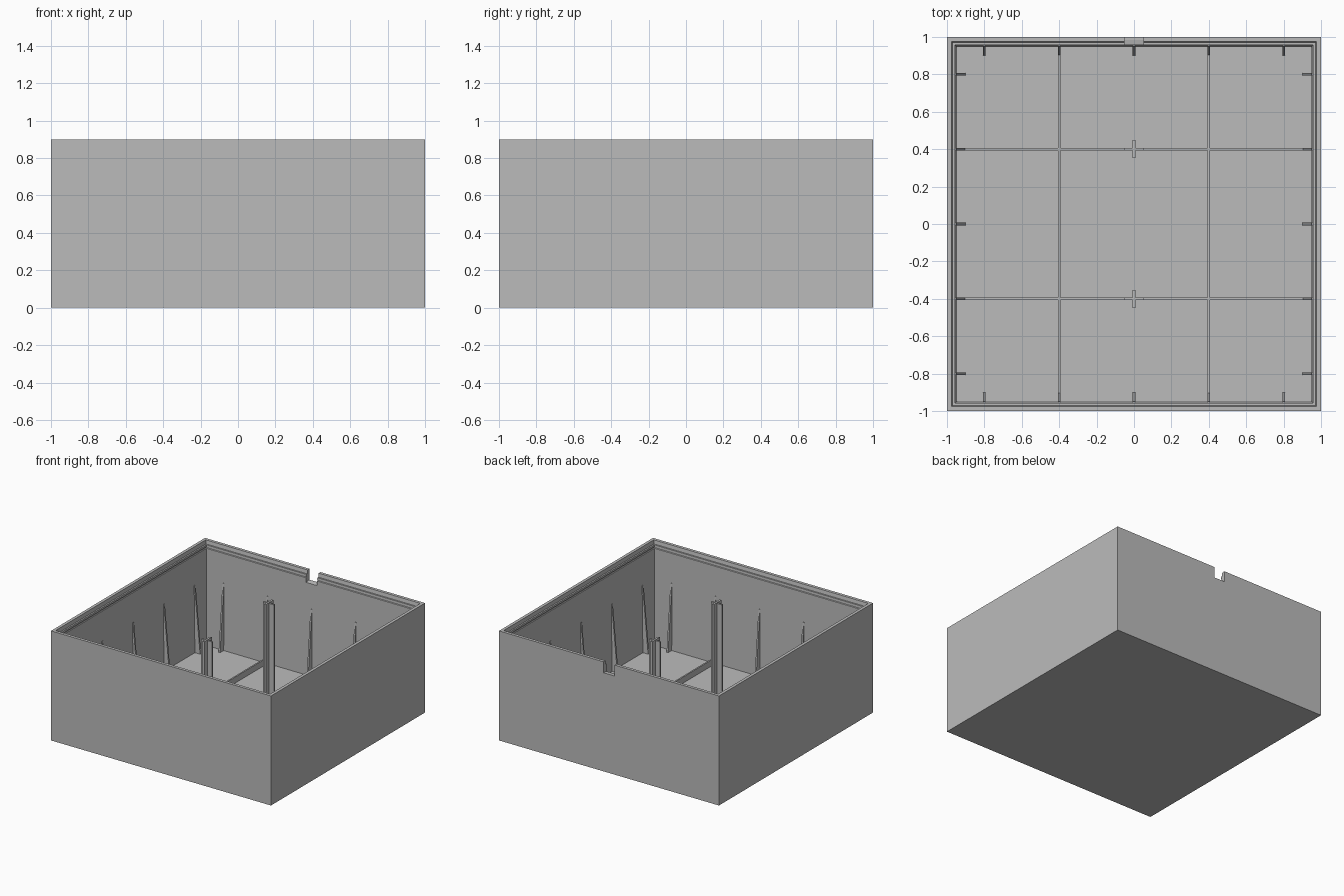
import bpy, bmesh
from mathutils import Matrix

cube = bpy.data.objects.get("Cube")
if cube:
    bpy.data.objects.remove(cube, do_unlink=True)

grey = bpy.data.materials.new("plain grey")
grey.use_nodes = True
colour = (0.5, 0.5, 0.5, 1)
grey.diffuse_color = colour
grey.node_tree.nodes["Principled BSDF"].inputs["Base Color"].default_value = colour

FLOOR, RIB_TOP, INNER = 0.05, 0.1, 0.947


def finish(name, bm):
    bmesh.ops.recalc_face_normals(bm, faces=bm.faces)
    mesh = bpy.data.meshes.new(name)
    bm.to_mesh(mesh)
    bm.free()
    mesh.materials.append(grey)
    obj = bpy.data.objects.new(name, mesh)
    bpy.context.collection.objects.link(obj)
    return obj


def add_box(bm, x0, x1, y0, y1, z0, z1):
    size = Matrix.Diagonal((x1 - x0, y1 - y0, z1 - z0, 1))
    centre = Matrix.Translation(((x0 + x1) / 2, (y0 + y1) / 2, (z0 + z1) / 2))
    bmesh.ops.create_cube(bm, size=1, matrix=centre @ size)


def add_prism(bm, profile, half, matrix=Matrix()):
    """Extrude a (y, z) profile symmetrically along x."""
    sides = [[bm.verts.new(matrix @ Matrix.Translation((x, y, z)).translation)
              for y, z in profile] for x in (-half, half)]
    for side in sides:
        bm.faces.new(side)
    n = len(profile)
    for i in range(n):
        j = (i + 1) % n
        bm.faces.new((sides[0][i], sides[0][j], sides[1][j], sides[1][i]))


# Open case: square rings follow the wall section from the base over the rim
bm = bmesh.new()
section = [(1, 0), (1, 0.9), (0.975, 0.9), (0.97, 0.87), (0.958, 0.87),
           (0.957, 0.855), (0.963, 0.852), (0.963, 0.845), (0.957, 0.842),
           (INNER, FLOOR)]
rings = [[bm.verts.new((sx * h, sy * h, z))
          for sx, sy in ((-1, -1), (1, -1), (1, 1), (-1, 1))] for h, z in section]
for a, b in zip(rings, rings[1:]):
    for i in range(4):
        j = (i + 1) % 4
        bm.faces.new((a[i], a[j], b[j], b[i]))
bm.faces.new(rings[0])
bm.faces.new(rings[-1])
case = finish("case", bm)

# Cable notch in the middle of the back rim
bm = bmesh.new()
add_prism(bm, [(0.9, 0.795), (0.985, 0.81), (1.1, 0.81), (1.1, 1), (0.9, 1)], 0.05)
cutter = finish("notch_cutter", bm)
cutter.hide_render = True
cutter.hide_viewport = True
cut = case.modifiers.new("notch", "BOOLEAN")
cut.operation = "DIFFERENCE"
cut.solver = "EXACT"
cut.object = cutter

# Low stiffening grid on the floor
bm = bmesh.new()
for p in (-0.4, 0.4):
    add_box(bm, p - 0.006, p + 0.006, -0.95, 0.95, 0.03, RIB_TOP)
    add_box(bm, -0.95, 0.95, p - 0.006, p + 0.006, 0.03, RIB_TOP)
finish("floor_ribs", bm)

# Cross-shaped lid posts
for name, y in (("front_post", -0.4), ("back_post", 0.4)):
    bm = bmesh.new()
    add_box(bm, -0.05, 0.05, y - 0.007, y + 0.007, 0.03, 0.862)
    add_box(bm, -0.008, 0.008, y - 0.048, y + 0.048, 0.03, 0.87)
    finish(name, bm)

# Tapered gussets along all four walls
gusset = [(0.96, 0.03), (0.9, 0.03), (0.9, FLOOR), (0.95, 0.6), (0.96, 0.6)]
for turn, name in enumerate(("back", "right", "front", "left")):
    bm = bmesh.new()
    rotate = Matrix.Rotation(turn * 1.5707963, 4, "Z")
    for i in range(-2, 3):
        add_prism(bm, gusset, 0.007, rotate @ Matrix.Translation((i * 0.4, 0, 0)))
    finish(name + "_gussets", bm)
